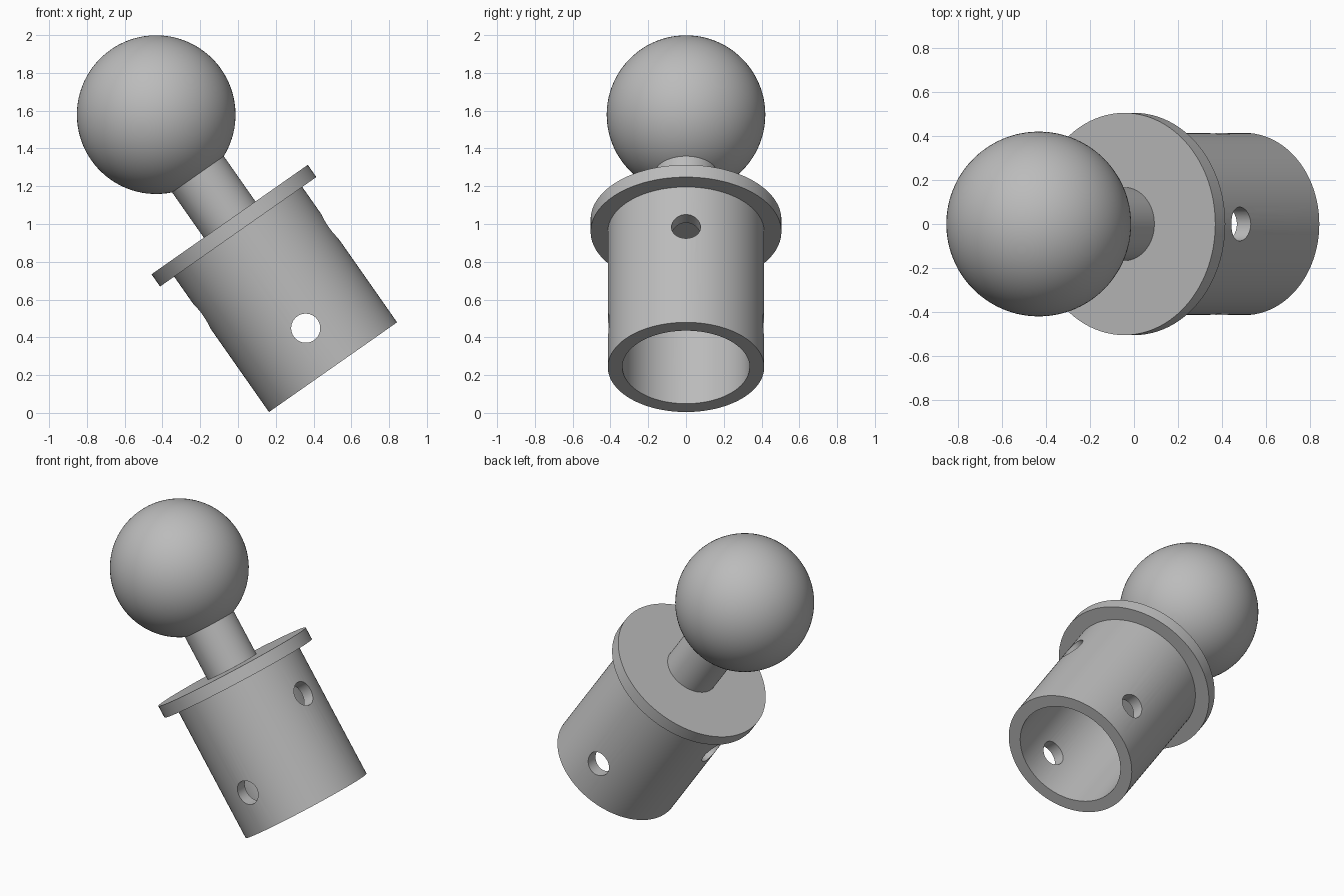
import bpy
import math
from mathutils import Matrix, Vector

cube = bpy.data.objects.get("Cube")
if cube:
    bpy.data.objects.remove(cube, do_unlink=True)

# One plain grey for the whole mount
grey = bpy.data.materials.new("plain grey")
grey.use_nodes = True
colour = (0.5, 0.5, 0.5, 1)
grey.diffuse_color = colour
grey.node_tree.nodes["Principled BSDF"].inputs["Base Color"].default_value = colour

# Local z runs up the leaning axis, from the centre of the open end
TILT = (Matrix.Translation((0.503, 0, 0.242))
        @ Matrix.Rotation(math.radians(-35), 4, "Y"))
SOCKET_RADIUS, BORE_RADIUS, SOCKET_LENGTH = 0.414, 0.337, 0.875
FLANGE_THICKNESS = 0.079
BALL_HEIGHT, BALL_RADIUS = 1.632, 0.42


def finish(name):
    obj = bpy.context.object
    obj.name = name
    obj.data.materials.clear()
    obj.data.materials.append(grey)
    return obj


def cylinder(name, radius, bottom, top, segments=96):
    place = TILT @ Matrix.Translation((0, 0, (bottom + top) / 2))
    bpy.ops.mesh.primitive_cylinder_add(vertices=segments, radius=radius, depth=top - bottom)
    obj = finish(name)
    obj.matrix_world = place
    return obj


def cut(target, cutter):
    mod = target.modifiers.new("cut", "BOOLEAN")
    mod.operation = "DIFFERENCE"
    mod.solver = "EXACT"
    mod.object = cutter
    bpy.context.view_layer.update()
    bpy.context.view_layer.objects.active = target
    bpy.ops.object.modifier_apply(modifier=mod.name)
    bpy.data.objects.remove(cutter, do_unlink=True)


# Hollow socket, open at the lower end
socket = cylinder("socket", SOCKET_RADIUS, 0, SOCKET_LENGTH)
cut(socket, cylinder("bore_cutter", BORE_RADIUS, -0.1, SOCKET_LENGTH + 0.1))

# Two crossed pin holes straight through the socket
for height, axis in ((0.252, "X"), (0.62, "Y")):
    drill = cylinder("pin_hole_cutter", 0.077, -0.6, 0.6, 48)
    drill.matrix_world = (TILT @ Matrix.Translation((0, 0, height))
                          @ Matrix.Rotation(math.pi / 2, 4, axis))
    cut(socket, drill)

# Flange closing the socket, and the neck up to the ball
flange_top = SOCKET_LENGTH + FLANGE_THICKNESS
flange = cylinder("flange", 0.505, SOCKET_LENGTH, flange_top)
neck = cylinder("neck", 0.167, flange_top, BALL_HEIGHT - BALL_RADIUS / 2)

# Ball
bpy.ops.mesh.primitive_uv_sphere_add(segments=96, ring_count=48, radius=BALL_RADIUS)
ball = finish("ball")
ball.matrix_world = TILT @ Matrix.Translation(Vector((0, 0, BALL_HEIGHT)))

# Smooth curved walls, keep rims crisp
bpy.ops.object.select_all(action="DESELECT")
for part in (socket, flange, neck, ball):
    part.select_set(True)
bpy.context.view_layer.objects.active = ball
bpy.ops.object.shade_smooth_by_angle(angle=math.radians(30))
